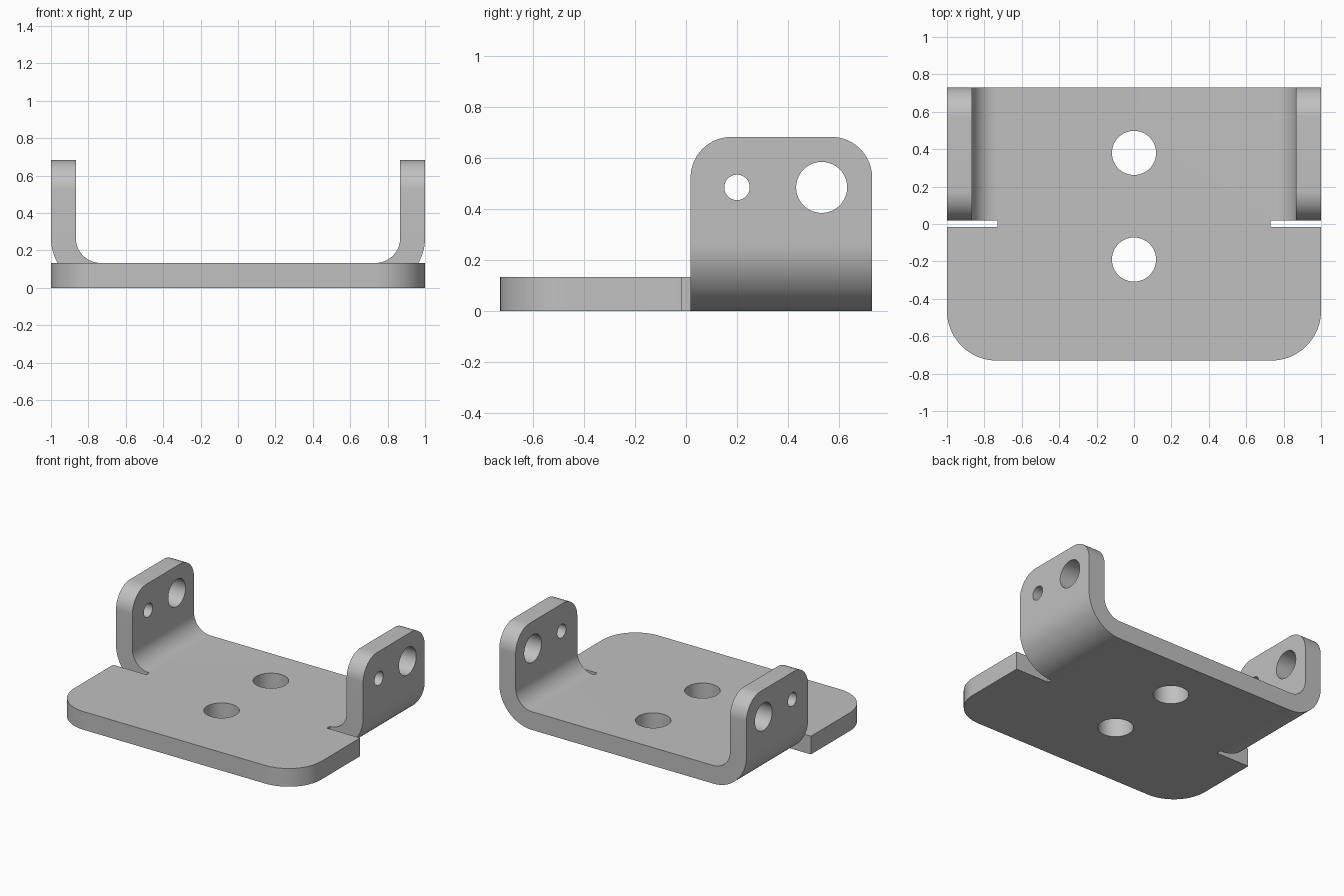
import bpy, bmesh, math
from mathutils import Vector

cube = bpy.data.objects.get("Cube")
if cube:
    bpy.data.objects.remove(cube, do_unlink=True)

T = 0.133                      # sheet thickness
BEND = 2 * T                   # outer bend and front corner radius
HALF_Y, HEIGHT = 0.73, 0.683
SLOT_X, SLOT_FRONT, SLOT_BACK = 0.73, -0.016, 0.018

metal = bpy.data.materials.new("plain grey metal")
metal.use_nodes = True
colour = (0.53, 0.53, 0.53, 1)
metal.diffuse_color = colour
metal.node_tree.nodes["Principled BSDF"].inputs["Base Color"].default_value = colour


def fillet(corners, steps=20):
    """Turn (u, v, radius) right-angle corners into a rounded outline."""
    out = []
    for i, (u, v, r) in enumerate(corners):
        p = Vector((u, v))
        if not r:
            out.append(p)
            continue
        a = (Vector(corners[i - 1][:2]) - p).normalized()
        b = (Vector(corners[(i + 1) % len(corners)][:2]) - p).normalized()
        for k in range(steps + 1):
            t = math.pi / 2 * k / steps
            out.append(p + r * (a + b) - r * (b * math.cos(t) + a * math.sin(t)))
    return out


def circle(u, v, r, n=64):
    return [Vector((u + r * math.cos(math.tau * k / n),
                    v + r * math.sin(math.tau * k / n))) for k in range(n)]


def prism(name, outline, axis, lo, hi):
    """Extrude an outline along axis 0, 1 or 2."""
    def place(p, w):
        c = [p.x, p.y]
        c.insert(axis, w)
        return c
    bm = bmesh.new()
    face = bm.faces.new([bm.verts.new(place(p, lo)) for p in outline])
    new = bmesh.ops.extrude_face_region(bm, geom=[face])["geom"]
    shift = Vector((0, 0, 0))
    shift[axis] = hi - lo
    bmesh.ops.translate(bm, vec=shift,
                        verts=[g for g in new if isinstance(g, bmesh.types.BMVert)])
    bmesh.ops.recalc_face_normals(bm, faces=bm.faces)
    mesh = bpy.data.meshes.new(name)
    bm.to_mesh(mesh)
    bm.free()
    mesh.materials.append(metal)
    ob = bpy.data.objects.new(name, mesh)
    bpy.context.collection.objects.link(ob)
    return ob


def combine(target, tool, operation):
    """Apply a boolean and remove the tool object."""
    mod = target.modifiers.new(operation.lower(), 'BOOLEAN')
    mod.solver, mod.operation, mod.object = 'EXACT', operation, tool
    bpy.context.view_layer.objects.active = target
    bpy.ops.object.modifier_apply(modifier=mod.name)
    bpy.data.objects.remove(tool, do_unlink=True)


# Rear channel: floor with two folded-up side flanges
inner = 1 - T
bracket = prism("folded_bracket", fillet([
    (-1, HEIGHT, 0), (-1, 0, BEND), (1, 0, BEND), (1, HEIGHT, 0),
    (inner, HEIGHT, 0), (inner, T, T), (-inner, T, T), (-inner, HEIGHT, 0),
]), 1, SLOT_BACK, HALF_Y)

# Rounded upper corners of the flanges
combine(bracket, prism("flange_outline", fillet([
    (SLOT_BACK - 0.2, -0.2, 0), (HALF_Y + 0.2, -0.2, 0), (HALF_Y + 0.2, 0.3, 0),
    (HALF_Y, 0.3, 0), (HALF_Y, HEIGHT, 0.16), (SLOT_BACK, HEIGHT, 0.16),
    (SLOT_BACK, 0.3, 0), (SLOT_BACK - 0.2, 0.3, 0),
]), 0, -1.2, 1.2), 'INTERSECT')

# Front plate with rounded corners, necked between the relief slots
combine(bracket, prism("front_plate", fillet([
    (-1, -HALF_Y, BEND), (1, -HALF_Y, BEND), (1, SLOT_FRONT, 0),
    (SLOT_X, SLOT_FRONT, 0), (SLOT_X, SLOT_BACK, 0),
    (-SLOT_X, SLOT_BACK, 0), (-SLOT_X, SLOT_FRONT, 0), (-1, SLOT_FRONT, 0),
]), 2, 0, T), 'UNION')

# Floor holes, then pivot holes through both flanges
for y in (0.38, -0.19):
    combine(bracket, prism("floor_hole", circle(0, y, 0.118), 2, -0.1, 0.3), 'DIFFERENCE')
for y, r in ((0.2, 0.05), (0.532, 0.1)):
    combine(bracket, prism("flange_hole", circle(y, 0.485, r), 0, -1.2, 1.2), 'DIFFERENCE')

bpy.ops.object.select_all(action='DESELECT')
bracket.select_set(True)
bpy.context.view_layer.objects.active = bracket
bpy.ops.object.shade_smooth_by_angle(angle=math.radians(30))
